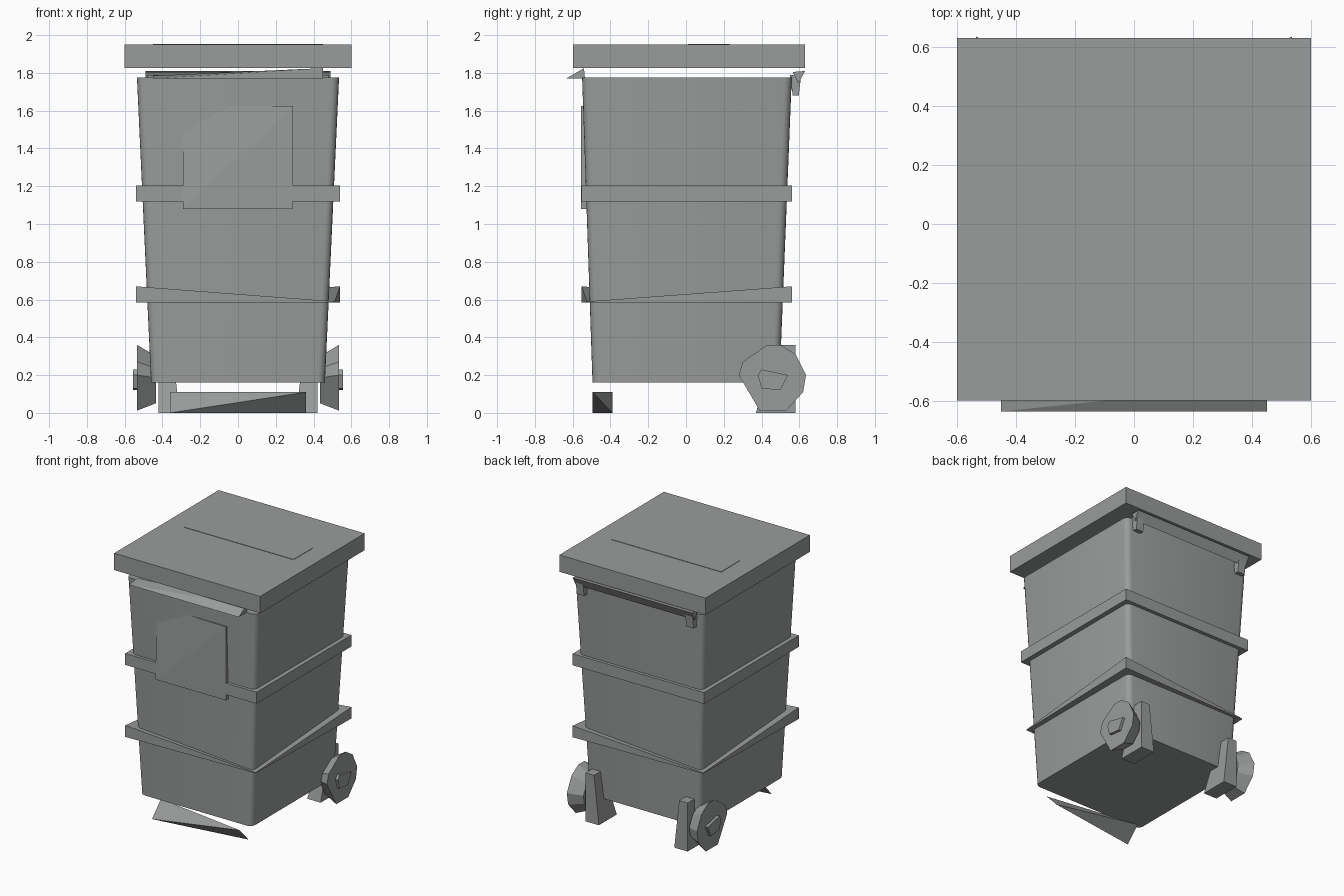
import bpy, bmesh

cube = bpy.data.objects.get("Cube")
if cube:
    bpy.data.objects.remove(cube, do_unlink=True)

grey = bpy.data.materials.new("plastic grey")
grey.use_nodes = True
colour = (0.32, 0.335, 0.328, 1)
grey.diffuse_color = colour
grey.node_tree.nodes["Principled BSDF"].inputs["Base Color"].default_value = colour


def finish(name, bm):
    bmesh.ops.recalc_face_normals(bm, faces=bm.faces)
    mesh = bpy.data.meshes.new(name)
    bm.to_mesh(mesh)
    bm.free()
    mesh.materials.append(grey)
    obj = bpy.data.objects.new(name, mesh)
    bpy.context.collection.objects.link(obj)
    return obj


def hull(name, points):
    """Convex solid around a few points."""
    bm = bmesh.new()
    for p in points:
        bm.verts.new(p)
    res = bmesh.ops.convex_hull(bm, input=bm.verts)
    junk = {v for v in res["geom_interior"] + res["geom_unused"]
            if isinstance(v, bmesh.types.BMVert)}
    bmesh.ops.delete(bm, geom=list(junk), context='VERTS')
    bmesh.ops.dissolve_limit(bm, angle_limit=0.01, verts=bm.verts, edges=bm.edges)
    return finish(name, bm)


def rect(x0, x1, y0, y1, z):
    return [(x0, y0, z), (x1, y0, z), (x1, y1, z), (x0, y1, z)]


def box(name, x, y, z):
    return hull(name, rect(*x, *y, z[0]) + rect(*x, *y, z[1]))


# Tapered body with rounded upright corners
body = hull("body", rect(-0.46, 0.46, -0.495, 0.495, 0.16)
            + rect(-0.535, 0.535, -0.55, 0.56, 1.775))
bm = bmesh.new()
bm.from_mesh(body.data)
uprights = [e for e in bm.edges if abs(e.verts[0].co.z - e.verts[1].co.z) > 1]
bmesh.ops.bevel(bm, geom=uprights, offset=0.04, segments=4, profile=0.5, affect='EDGES')
bm.to_mesh(body.data)
bm.free()
bpy.context.view_layer.objects.active = body
body.select_set(True)
bpy.ops.object.shade_smooth_by_angle(angle=0.6)
body.select_set(False)

# Lid and its thin top panel
box("lid", (-0.6, 0.6), (-0.597, 0.63), (1.825, 1.95))
box("lid_panel", (-0.45, 0.45), (0.01, 0.23), (1.945, 1.953))

# Upper band, and lower band that slopes to a point at two opposite corners
box("upper_band", (-0.54, 0.54), (-0.553, 0.56), (1.12, 1.205))
bm = bmesh.new()
low = [bm.verts.new(p) for p in rect(-0.54, 0.54, -0.553, 0.56, 0.585)]
high = [bm.verts.new(p) for p in rect(-0.54, 0.54, -0.553, 0.56, 0.67)]
for i in (1, 3):
    low[i].co.x *= 0.95
    low[i].co.y *= 0.95
    high[i].co = low[i].co
    high[i].co.z = 0.59
bm.faces.new(low)
for i in range(4):
    j = (i + 1) % 4
    bm.faces.new((low[i], low[j], high[j], high[i]))
bm.faces.new((high[0], high[1], high[3]))
bm.faces.new((high[1], high[2], high[3]))
finish("lower_band", bm)

# Front plate, with its upper left corner sunk into the body
hull("front_plate", [(x, y, z) for x in (-0.29, 0.29) for z in (1.08, 1.625)
                     for y in ((-0.535, -0.5) if x < 0 and z > 1.5 else (-0.557, -0.5))])

# Front lip
hull("front_lip", rect(-0.45, 0.45, -0.635, -0.535, 1.77)
     + [(0.45, -0.54, 1.825), (-0.45, -0.54, 1.785)])

# Rear handle bar on two hooked brackets
hull("rear_handle", [(x, y, z) for x in (-0.49, 0.49)
                     for y, z in ((0.565, 1.805), (0.63, 1.81), (0.595, 1.745))])
for side, s in (("left", 1), ("right", -1)):
    hull(side + "_handle_bracket",
         [(s * x, y, z) for x in (0.42, 0.48)
          for y, z in ((0.55, 1.79), (0.61, 1.79), (0.597, 1.68), (0.565, 1.68))])

# Front foot wedge
hull("front_foot", [(-0.36, -0.495, 0), (-0.36, -0.39, 0.11),
                    (0.36, -0.495, 0.11), (0.36, -0.39, 0)])

# Faceted wheels, hubs and wheel supports
rim = [(0.28, 0.2), (0.3, 0.27), (0.43, 0.36), (0.5, 0.36), (0.58, 0.31),
       (0.635, 0.2), (0.62, 0.11), (0.53, 0.012), (0.39, 0.012)]
hub = [(0.38, 0.2), (0.4, 0.23), (0.54, 0.2), (0.5, 0.12), (0.4, 0.13)]
for side, s in (("left", 1), ("right", -1)):
    outer = [(s * 0.535, y, z) for y, z in rim]
    inner = [(s * 0.435, 0.45 + (y - 0.45) * 0.72, 0.15 + (z - 0.15) * 0.72) for y, z in rim]
    hull(side + "_wheel", outer + inner)
    hull(side + "_hub", [(s * x, y, z) for x in (0.5, 0.555) for y, z in hub])
    hull(side + "_wheel_support",
         rect(s * 0.31, s * 0.42, 0.37, 0.58, 0)
         + rect(s * 0.35, s * 0.42, 0.47, 0.58, 0.36))
